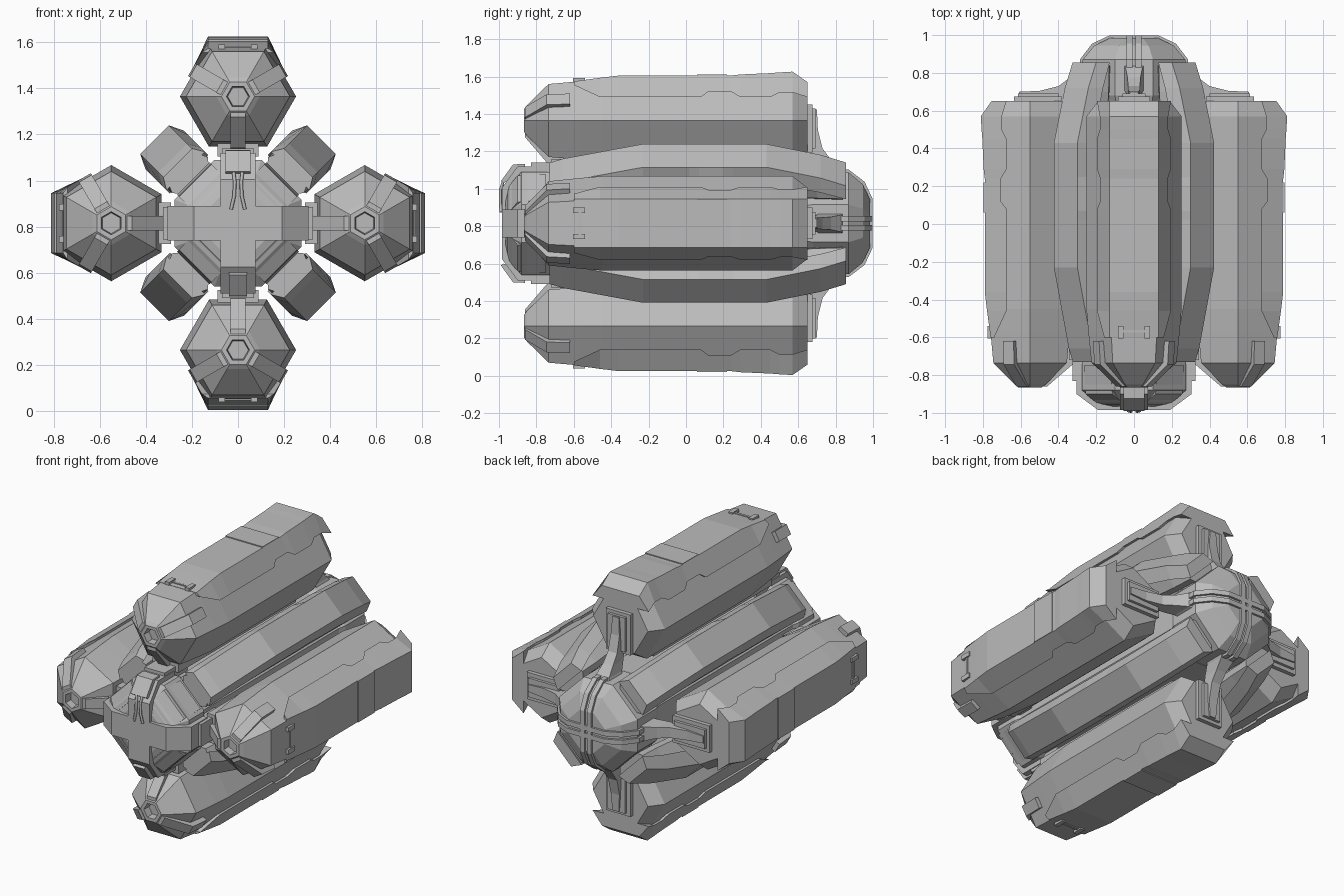
import bpy, bmesh, math
from mathutils import Matrix, Vector

if "Cube" in bpy.data.objects:
    bpy.data.objects.remove(bpy.data.objects["Cube"])

grey = bpy.data.materials.new("hull_grey")
grey.use_nodes = True
COLOUR = (0.5, 0.5, 0.5, 1)
grey.diffuse_color = COLOUR
grey.node_tree.nodes["Principled BSDF"].inputs["Base Color"].default_value = COLOUR

AXIS = 0.815     # height of the central axis
POD = 0.55       # distance from the axis to each pod


def frame(angle, offset=0.0):
    """Local frame: y along the axis, z pointing outward."""
    return (Matrix.Translation((0, 0, AXIS)) @ Matrix.Rotation(math.radians(angle), 4, 'Y')
            @ Matrix.Translation((0, 0, offset)))


def loft(name, sections, matrix):
    """Skin a list of equal-length closed sections and cap the ends."""
    bm = bmesh.new()
    rings = [[bm.verts.new(p) for p in s] for s in sections]
    n = len(rings[0])
    for a, b in zip(rings, rings[1:]):
        for i in range(n):
            j = (i + 1) % n
            bm.faces.new((a[i], a[j], b[j], b[i]))
    bm.faces.new(rings[0])
    bm.faces.new(rings[-1])
    bmesh.ops.recalc_face_normals(bm, faces=bm.faces)
    mesh = bpy.data.meshes.new(name)
    bm.to_mesh(mesh)
    bm.free()
    mesh.materials.append(grey)
    ob = bpy.data.objects.new(name, mesh)
    ob.matrix_world = matrix
    bpy.context.collection.objects.link(ob)
    return ob


def prism(name, profile, x0, x1, matrix):
    """Extrude a (y, z) profile sideways."""
    return loft(name, [[(x, y, z) for y, z in profile] for x in (x0, x1)], matrix)


def box(name, x, y, z, matrix):
    return prism(name, [(y[0], z[0]), (y[1], z[0]), (y[1], z[1]), (y[0], z[1])], x[0], x[1], matrix)


def hexagon(y, r):
    return [(r * math.cos(math.radians(a)), y, r * math.sin(math.radians(a)))
            for a in range(0, 360, 60)]


def octagon(y, r):
    k = 0.37 * r
    return [(r, y, k), (k, y, r), (-k, y, r), (-r, y, k),
            (-r, y, -k), (-k, y, -r), (k, y, -r), (r, y, -k)]


def plate_section(y, low, top):
    """Armour wrapped over the outer three sides of a hexagonal hull."""
    wide = 0.268 - low * 0.58
    return [(-wide, y, low), (-0.13, y, top), (0.13, y, top), (wide, y, low)]


def build_pod(side, angle):
    m = frame(angle, POD)
    # hexagonal hull with a tapered nose
    hull = [(-.82, .045), (-.865, .05), (-.865, .072), (-.85, .095), (-.735, .225),
            (-.57, .242), (-.45, .252), (.57, .252), (.65, .19)]
    loft(side + "_pod_hull", [hexagon(y, r) for y, r in hull], m)
    # stepped outer armour
    armour = [(-.6, .19, .209), (-.46, .125, .228), (-.36, .125, .24), (.08, .125, .24),
              (.12, .155, .24), (.24, .155, .24), (.29, .125, .246), (.45, .125, .253),
              (.5, .15, .257), (.57, .15, .261), (.65, .125, .205)]
    loft(side + "_pod_armour", [plate_section(*s) for s in armour], m)
    box(side + "_pod_panel", (-.13, .13), (.06, .22), (.235, .246), m)
    # nose clamps on every second face
    clamp = [(-.62, .19), (-.62, .232), (-.745, .224), (-.86, .09), (-.86, .055), (-.74, .17)]
    for i, turn in enumerate((60, 180, 300)):
        prism(f"{side}_nose_clamp_{i}", clamp, -.032, .032,
              m @ Matrix.Rotation(math.radians(turn), 4, 'Y'))
    # latch with two clips
    box(side + "_latch_bar", (-.08, .08), (-.575, -.56), (.2, .219), m)
    for i, x in enumerate((-.07, .07)):
        box(f"{side}_latch_clip_{i}", (x - .014, x + .014), (-.605, -.54), (.19, .226), m)
    # mounts between pod and core
    c = frame(angle)
    box(side + "_mount_pad", (-.09, .09), (-.72, .45), (.29, .345), c)
    box(side + "_mount_block", (-.07, .07), (-.83, -.6), (.25, .325), c)


def build_rear_arm(side, angle):
    m = frame(angle)
    box(side + "_arm_plate", (-.085, .085), (.62, .675), (.38, .635), m)
    box(side + "_arm_pad", (-.06, .06), (.62, .692), (.4, .615), m)
    # curved arm tapering from the plate onto the dome
    spine = [(.66, .70, .61, .022), (.66, .705, .5, .03), (.66, .73, .4, .032),
             (.67, .775, .34, .034), (.7, .83, .285, .045), (.72, .85, .25, .06)]
    loft(side + "_arm", [[(-w, a, r), (w, a, r), (w, b, r), (-w, b, r)]
                         for a, b, r, w in spine], m)
    # paired straps over the dome
    strap = [(.7, .24), (.7, .287), (.87, .287), (.955, .222), (.998, .13), (.998, 0),
             (.96, 0), (.94, .18), (.85, .24)]
    for i, x in enumerate((-.024, .024)):
        prism(f"{side}_dome_strap_{i}", strap, x - .015, x + .015, m)


def build_booster(name, angle):
    m = frame(angle)

    def hull_section(y, low, top):
        return [(-.085, y, low), (-.11, y, low + .03), (-.09, y, top - .012), (-.07, y, top - .004),
                (.07, y, top - .004), (.09, y, top - .012), (.11, y, low + .03), (.085, y, low)]

    hull = [(-.73, .265, .35), (-.24, .29, .5), (.42, .29, .5), (.7, .27, .42), (.84, .265, .36)]
    loft(name + "_hull", [hull_section(*s) for s in hull], m)

    # stepped outer armour
    def armour_section(y, low, top):
        return [(-.118, y, low), (-.088, y, top), (.088, y, top), (.118, y, low)]

    armour = [(-.73, .32, .37), (-.66, .345, .4), (-.23, .425, .512), (.02, .425, .512),
              (.07, .45, .512), (.2, .45, .512), (.25, .425, .512), (.43, .425, .512),
              (.72, .35, .43), (.855, .3, .372)]
    loft(name + "_armour", [armour_section(*s) for s in armour], m)
    for i, y in enumerate((-.55, .1, .6)):
        box(f"{name}_bracket_{i}", (-.05, .05), (y - .06, y + .06), (.2, .3), m)


# central core with domed ends
core = [(-.965, .14), (-.945, .2), (-.88, .275), (-.73, .275), (-.7, .255), (.64, .255),
        (.68, .272), (.87, .272), (.945, .21), (.985, .125)]
loft("core_hull", [octagon(y, r) for y, r in core], frame(0))

SIDES = {"top": 0, "left": 90, "bottom": 180, "right": 270}
for side, angle in SIDES.items():
    build_pod(side, angle)
    build_rear_arm(side, angle)
    # front band running from the nose to the pod
    band = [(-.985, 0), (-.985, .19), (-.9, .305), (-.74, .305), (-.74, .2), (-.9, 0)]
    prism(side + "_front_band", band, -.075, .075, frame(angle))

for i, name in enumerate(("upper_left", "lower_left", "lower_right", "upper_right")):
    build_booster(name + "_booster", 45 + 90 * i)
    # curved guard on the front shoulder of the core
    guard = [(-.93, .16), (-.955, .17), (-.9, .262), (-.75, .275), (-.75, .22)]
    prism(name + "_core_guard", guard, -.1, .1, frame(45 + 90 * i))

# access blocks and cables on the core front
for side, w in (("top", .055), ("bottom", .04)):
    block = [(-.975, .215), (-.99, .225), (-.925, .315), (-.86, .318), (-.86, .28)]
    prism(side + "_access_block", block, -w, w, frame(SIDES[side]))
for i, s in enumerate((-1, 1)):
    curve = bpy.data.curves.new(f"front_cable_{i}", 'CURVE')
    curve.dimensions = '3D'
    curve.bevel_depth = 0.008
    curve.bevel_resolution = 1
    spline = curve.splines.new('POLY')
    path = [(.02, -.975, .23), (.014, -.992, .18), (.016, -.992, .12), (.03, -.99, .06)]
    spline.points.add(len(path) - 1)
    for p, (x, y, z) in zip(spline.points, path):
        p.co = (s * x, y, z + AXIS, 1)
    curve.materials.append(grey)
    bpy.context.collection.objects.link(bpy.data.objects.new(f"front_cable_{i}", curve))
